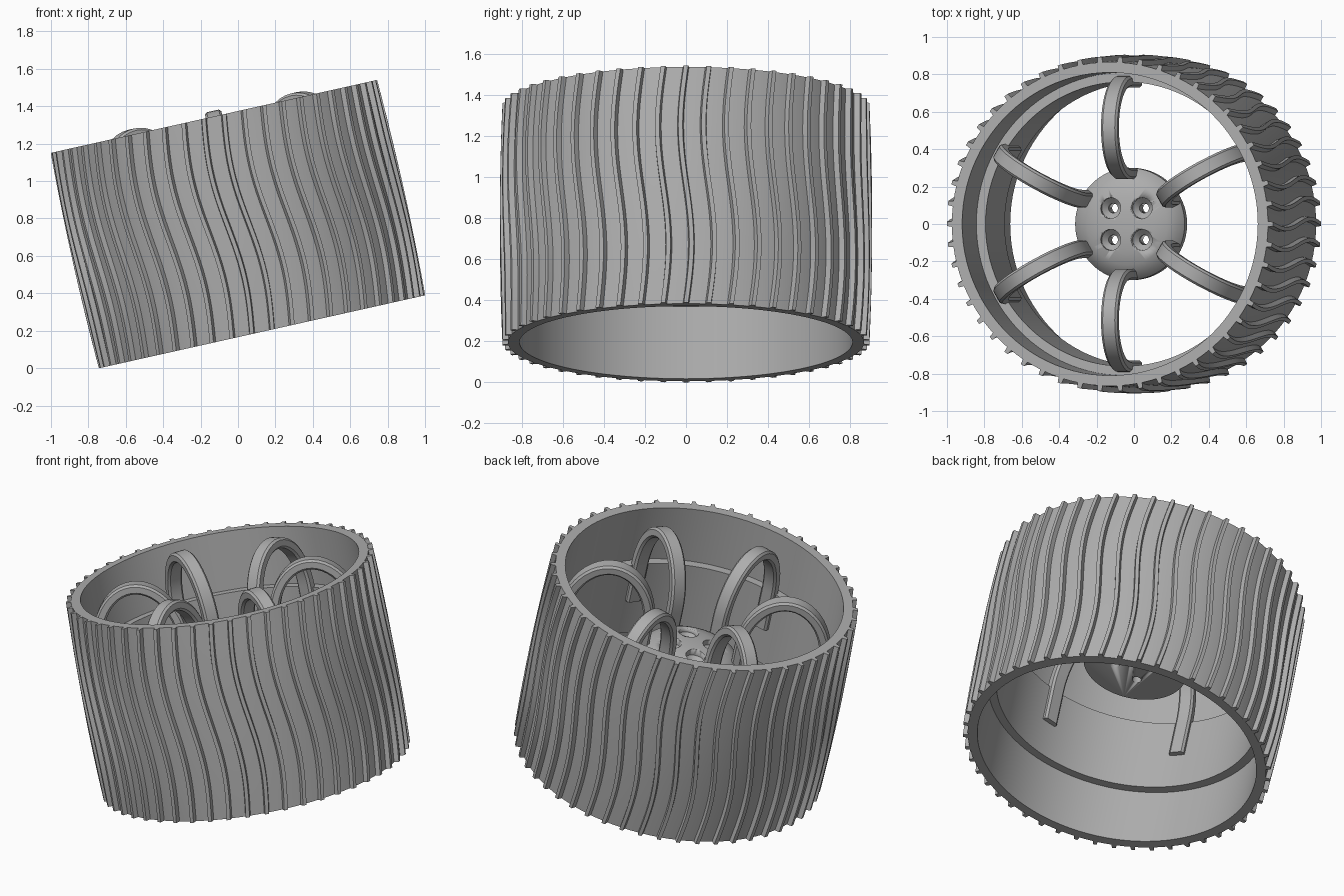
import bpy, math
from math import sin, cos, pi, radians

cube = bpy.data.objects.get("Cube")
if cube:
    bpy.data.objects.remove(cube)

grey = bpy.data.materials.new("mid grey")
grey.use_nodes = True
GREY = (0.42, 0.42, 0.42, 1)
grey.diffuse_color = GREY
grey.node_tree.nodes["Principled BSDF"].inputs["Base Color"].default_value = GREY

HALF = 0.59      # half width of the wheel
RIBS = 50
STEPS = 24


def make(name, verts, faces, angle=30):
    """Mesh object in the tilted wheel frame, smooth with sharp edges."""
    mesh = bpy.data.meshes.new(name)
    mesh.from_pydata(verts, [], faces)
    mesh.materials.append(grey)
    obj = bpy.data.objects.new(name, mesh)
    bpy.context.collection.objects.link(obj)
    obj.location = (0, 0, 0.77)
    obj.rotation_euler = (0, radians(-12.6), 0)
    bpy.ops.object.select_all(action='DESELECT')
    obj.select_set(True)
    bpy.context.view_layer.objects.active = obj
    bpy.ops.object.mode_set(mode='EDIT')
    bpy.ops.mesh.select_all(action='SELECT')
    bpy.ops.mesh.normals_make_consistent(inside=False)
    bpy.ops.object.mode_set(mode='OBJECT')
    bpy.ops.object.shade_smooth_by_angle(angle=radians(angle))
    return obj


def lathe(name, profile, closed, sides=100, centre=(0, 0)):
    """Turn an (r, w) profile about the axle; open profiles get end caps."""
    n = len(profile)
    verts = [(centre[0] + r * cos(2 * pi * i / sides), centre[1] + r * sin(2 * pi * i / sides), w)
             for i in range(sides) for r, w in profile]
    faces = []
    for i in range(sides):
        a, b = i * n, (i + 1) % sides * n
        for j in range(n if closed else n - 1):
            k = (j + 1) % n
            faces.append((a + j, b + j, b + k, a + k))
    if not closed:
        faces += [tuple(i * n for i in range(sides)), tuple(i * n + n - 1 for i in range(sides))]
    return make(name, verts, faces)


def sweep(sections, verts, faces):
    """Add a capped strip through a list of equal cross-sections."""
    base, n = len(verts), len(sections[0])
    for s in sections:
        verts.extend(s)
    for i in range(len(sections) - 1):
        for j in range(n):
            a, k = base + i * n, (j + 1) % n
            faces.append((a + j, a + k, a + n + k, a + n + j))
    faces.append(tuple(range(base, base + n)))
    faces.append(tuple(range(len(verts) - n, len(verts))))


def crown(w):
    return 0.878 - 0.012 * (w / HALF) ** 2


# Tyre shell with a narrower band inside
outer = [(crown(w), w) for w in [HALF * (i / 6 - 1) for i in range(13)]]
inner = [(0.81, HALF), (0.81, 0.24), (0.76, 0.24), (0.76, -0.23), (0.81, -0.23), (0.81, -HALF)]
lathe("tyre", outer + inner, True)

# Wavy tread ribs
verts, faces = [], []
for n in range(RIBS):
    sections = []
    for i in range(STEPS + 1):
        w = HALF * (2 * i / STEPS - 1)
        t = 2 * pi * n / RIBS - 0.03 * sin(pi * w / HALF)
        r = crown(w)
        sections.append([(q * cos(t + d), q * sin(t + d), w) for q, d in
                         ((r - 0.01, -0.019), (r + 0.028, -0.012), (r + 0.028, 0.012), (r - 0.01, 0.019))])
    sweep(sections, verts, faces)
make("tread_ribs", verts, faces)

# Arched spokes
W, T, B = 0.045, 0.03, 0.012     # half width, half thickness, bevel
SECTION = [(-W, -T + B), (-W + B, -T), (W - B, -T), (W, -T + B),
           (W, T - B), (W - B, T), (-W + B, T), (-W, T - B)]
path = [(0.27, 0.1, pi)]
for i in range(STEPS + 1):
    a = pi * (1 - i / STEPS)
    path.append((0.515 + 0.245 * cos(a), 0.25 + 0.34 * sin(a), math.atan2(sin(a) / 0.34, cos(a) / 0.245)))
path.append((0.76, 0.0, 0))
verts, faces = [], []
for n in range(6):
    t = radians(30 + 60 * n)
    sections = []
    for r, w, a in path:
        ring = []
        for side, up in SECTION:
            q = r + up * cos(a)
            ring.append((q * cos(t) - side * sin(t), q * sin(t) + side * cos(t), w + up * sin(a)))
        sections.append(ring)
    sweep(sections, verts, faces)
make("spokes", verts, faces)

# Domed hub with four countersunk bolt holes
hub = lathe("hub", [(0.3, 0.04), (0.3, 0.1), (0.27, 0.14), (0.22, 0.17), (0.15, 0.19), (0.06, 0.2)], False, 64)
for n in range(4):
    a = radians(45 + 90 * n)
    cutter = lathe("bolt_hole_cutter", [(0.026, -0.1), (0.026, 0.13), (0.056, 0.16), (0.056, 0.3)],
                   False, 24, (0.12 * cos(a), 0.12 * sin(a)))
    cutter.hide_render = True
    bpy.context.view_layer.objects.active = hub
    cut = hub.modifiers.new("bolt_hole", 'BOOLEAN')
    cut.operation, cut.object, cut.solver = 'DIFFERENCE', cutter, 'EXACT'
    bpy.ops.object.modifier_apply(modifier=cut.name)
    bpy.data.objects.remove(cutter)
